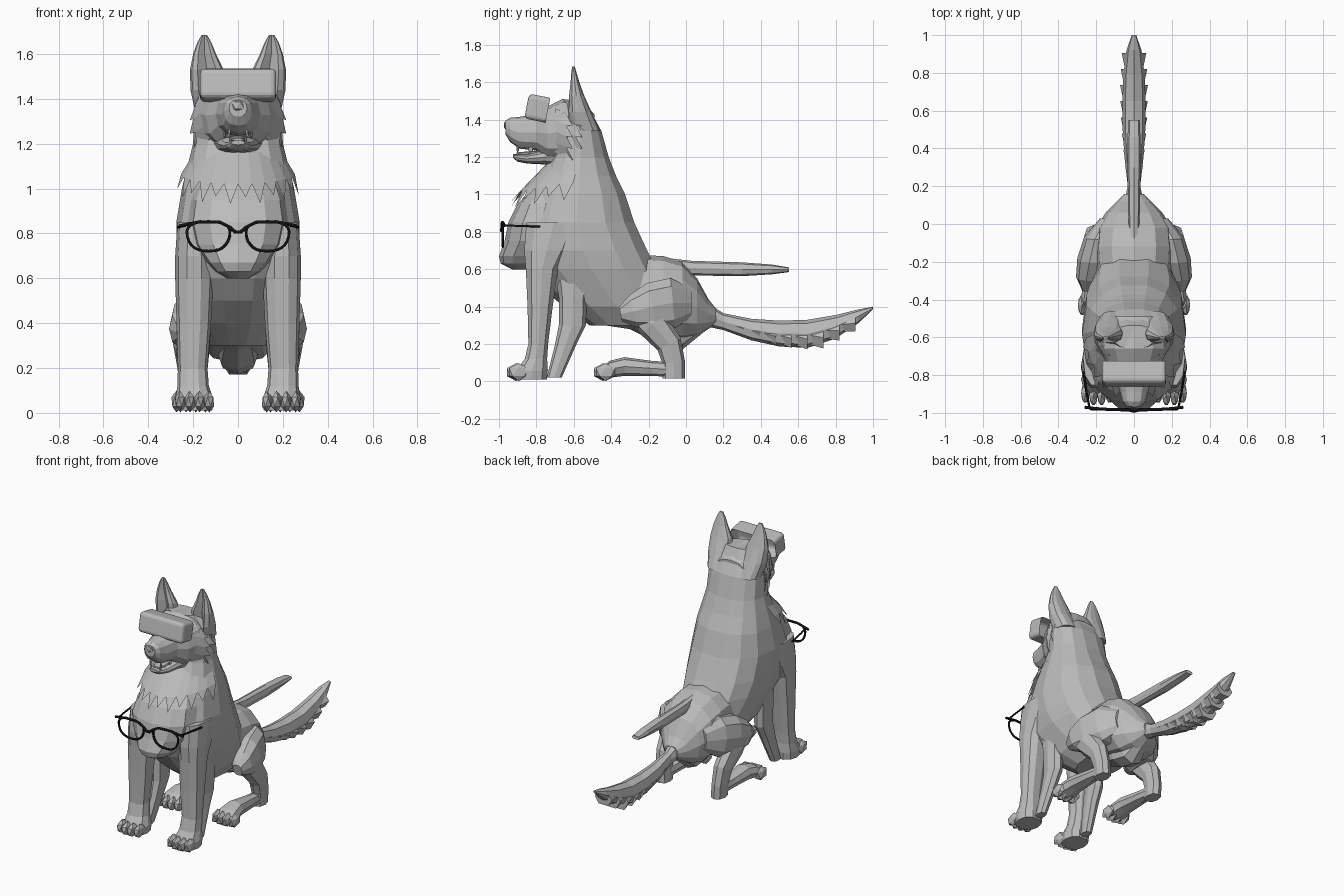
import bpy, bmesh, math
from mathutils import Matrix, Vector

cube = bpy.data.objects.get("Cube")
if cube:
    bpy.data.objects.remove(cube, do_unlink=True)


def material(name, value):
    m = bpy.data.materials.new(name)
    m.use_nodes = True
    m.diffuse_color = (value, value, value, 1)
    m.node_tree.nodes["Principled BSDF"].inputs["Base Color"].default_value = (value, value, value, 1)
    return m


GREY = material("plain grey", 0.5)
BLACK = material("frame black", 0.006)


def finish(name, bm, mat=GREY, mirror=False):
    bmesh.ops.recalc_face_normals(bm, faces=bm.faces)
    mesh = bpy.data.meshes.new(name)
    bm.to_mesh(mesh)
    bm.free()
    mesh.materials.append(mat)
    obj = bpy.data.objects.new(name, mesh)
    bpy.context.collection.objects.link(obj)
    if mirror:
        mod = obj.modifiers.new("mirror", "MIRROR")
        mod.use_mirror_merge = False
    return obj


def power(v, p=0.85):
    return math.copysign(abs(v) ** p, v)


def loft(name, rings, sides=12, mirror=False, dent=0):
    """Skin rings given as (centre, across vector, half width x)."""
    bm = bmesh.new()
    loops = []
    for centre, across, hx in rings:
        loop = []
        for i in range(sides):
            a = math.tau * i / sides
            s = math.sin(a)
            k = power(s) + (dent if s < -0.9 else 0)
            loop.append(bm.verts.new(centre + across * k + Vector((hx * power(math.cos(a)), 0, 0))))
        loops.append(loop)
    for a, b in zip(loops, loops[1:]):
        for i in range(sides):
            j = (i + 1) % sides
            bm.faces.new((a[i], a[j], b[j], b[i]))
    bm.faces.new(loops[0])
    bm.faces.new(loops[-1])
    return finish(name, bm, mirror=mirror)


def upright(name, secs, cx=0, **kw):
    """Sections: z, front y, back y, half width, optional centre x."""
    loft(name, [(Vector((s[4] if len(s) > 4 else cx, (s[1] + s[2]) / 2, s[0])),
                 Vector((0, (s[2] - s[1]) / 2, 0)), s[3]) for s in secs], **kw)


def lengthwise(name, secs, cx=0, **kw):
    """Sections: y, bottom z, top z, half width."""
    loft(name, [(Vector((cx, y, (b + t) / 2)), Vector((0, 0, (t - b) / 2)), w)
                for y, b, t, w in secs], **kw)


def limb(name, secs, **kw):
    """Sections: y, z, half width, half depth, centre x; rings follow the path."""
    rings = []
    for i, (y, z, w, d, cx) in enumerate(secs):
        p, n = secs[max(i - 1, 0)], secs[min(i + 1, len(secs) - 1)]
        t = Vector((0, n[0] - p[0], n[1] - p[1])).normalized()
        rings.append((Vector((cx, y, z)), Vector((0, -t.z, t.y)) * d, w))
    loft(name, rings, **kw)


def fringe(name, base, roots, tips, mirror=False):
    """A sheet of fur from base to roots, ending in one pointed lock per span."""
    bm = bmesh.new()
    top = [bm.verts.new(p) for p in base]
    low = [bm.verts.new(p) for p in roots]
    for i, tip in enumerate(tips):
        bm.faces.new((top[i], top[i + 1], low[i + 1], low[i]))
        bm.faces.new((low[i], low[i + 1], bm.verts.new(tip)))
    return finish(name, bm, mirror=mirror)


def blobs(name, items, mirror=False, detail=2):
    """Ellipsoids given as (centre, radii)."""
    bm = bmesh.new()
    for c, r in items:
        bmesh.ops.create_icosphere(bm, subdivisions=detail, radius=1,
                                   matrix=Matrix.Translation(c) @ Matrix.Diagonal((*r, 1)))
    return finish(name, bm, mirror=mirror)


# Torso, hips and chest
upright("torso", [(1.5, -.66, -.535, .11), (1.43, -.67, -.5, .175), (1.34, -.68, -.45, .195),
                  (1.2, -.72, -.41, .2), (1.1, -.77, -.37, .225), (1, -.83, -.32, .25),
                  (.85, -.9, -.27, .275), (.7, -.9, -.2, .275), (.6, -.86, -.15, .26),
                  (.5, -.78, -.1, .23), (.4, -.66, -.08, .2), (.3, -.52, -.1, .13)], sides=14)
lengthwise("hips", [(-.5, .31, .6, .16), (-.3, .28, .68, .2), (-.12, .24, .67, .21),
                    (-.02, .22, .64, .2), (.06, .24, .55, .15), (.12, .28, .44, .09),
                    (.16, .31, .39, .05)])
lengthwise("underbelly", [(-.3, .28, .4, .08), (-.12, .19, .4, .1), (-.02, .17, .4, .09),
                          (.09, .26, .4, .05)], sides=8)
upright("chest", [(1.06, -.8, -.6, .17), (.95, -.9, -.6, .21), (.85, -.95, -.6, .225),
                  (.75, -.97, -.6, .2), (.67, -1, -.65, .14), (.63, -.99, -.7, .1),
                  (.6, -.93, -.75, .05)])

# Head, jaws and nose
lengthwise("head", [(-.49, 1.26, 1.43, .12), (-.56, 1.2, 1.5, .17), (-.66, 1.17, 1.51, .18),
                    (-.74, 1.18, 1.47, .145), (-.8, 1.235, 1.43, .1), (-.89, 1.245, 1.415, .075),
                    (-.94, 1.28, 1.41, .062), (-.965, 1.32, 1.395, .04)])
lengthwise("lower_jaw", [(-.66, 1.14, 1.27, .12), (-.75, 1.16, 1.24, .09),
                         (-.85, 1.165, 1.215, .065), (-.9, 1.175, 1.215, .05),
                         (-.925, 1.195, 1.215, .03)])
lengthwise("tongue", [(-.72, 1.2, 1.24, .04), (-.85, 1.205, 1.23, .04), (-.9, 1.21, 1.225, .02)])
blobs("nose", [((0, -.95, 1.37), (.04, .026, .035))], detail=1)
blobs("teeth", [((.04, -.9, 1.245), (.008, .008, .022)), ((.035, -.9, 1.215), (.007, .007, .018)),
                ((.06, -.83, 1.24), (.007, .014, .016))], mirror=True, detail=1)
upright("ear", [(1.34, -.62, -.46, .07, .12), (1.44, -.635, -.505, .08, .132),
                (1.53, -.63, -.545, .075, .139), (1.6, -.62, -.57, .051, .149),
                (1.65, -.615, -.585, .032, .15), (1.685, -.61, -.595, .012, .15)],
        sides=12, mirror=True, dent=.9)

# Cheek fur on both sides of the face
for row in range(2):
    roots = [Vector((.165 + .035 * math.sin(math.pi * i / 4), -.64 + .05 * row, 1.43 - .06 * i))
             for i in range(5)]
    base = [r + Vector((-.04, -.06, .03)) for r in roots]
    tips = [(r + s) / 2 + Vector((.02, .035, -.035)) for r, s in zip(roots, roots[1:])]
    fringe("cheek_fur", base, roots, tips, mirror=True)

# Neck ruff hanging over the chest
base, roots, tips = [], [], []
for i in range(13):
    a = math.radians(-84 + 14 * i)
    base.append(Vector((.19 * math.sin(a), -.55 - .19 * math.cos(a), 1.17)))
    roots.append(Vector((.255 * math.sin(a), -.57 - .315 * math.cos(a), 1.07 - .05 * math.cos(a))))
for i, (r, s) in enumerate(zip(roots, roots[1:])):
    m = (r + s) / 2
    tips.append(m + Vector((m.x * .1, (m.y + .57) * .18, -.06 - .03 * (i % 2))))
fringe("neck_ruff", base, roots, tips)

# Front legs with the rear feathering
upright("front_leg", [(.85, -.86, -.55, .07, .2), (.7, -.87, -.62, .085, .195),
                      (.6, -.86, -.68, .085, .195), (.4, -.85, -.71, .077, .197),
                      (.2, -.845, -.735, .066, .202), (.12, -.865, -.74, .07, .2),
                      (.06, -.91, -.735, .085, .195), (.01, -.91, -.74, .08, .195)],
        sides=10, mirror=True)
upright("front_leg_back", [(.58, -.7, -.5, .05, .17), (.45, -.68, -.53, .05, .17),
                           (.3, -.68, -.535, .045, .17), (.2, -.7, -.585, .04, .175),
                           (.02, -.745, -.665, .03, .19)], sides=8, mirror=True)

# Hind legs
limb("thigh", [(.03, .42, .05, .08, .13), (-.07, .42, .09, .14, .175), (-.18, .4, .1, .135, .2),
               (-.28, .375, .085, .095, .222), (-.35, .36, .035, .04, .24)], sides=10, mirror=True)
limb("shank", [(-.29, .39, .05, .05, .23), (-.18, .31, .06, .085, .23), (-.09, .2, .05, .07, .22),
               (-.065, .1, .045, .06, .215), (-.065, .015, .045, .06, .21)], sides=8, mirror=True)
lengthwise("hind_foot", [(-.02, .02, .1, .03), (-.18, .03, .11, .045), (-.33, .03, .13, .06),
                         (-.41, .02, .11, .075), (-.45, .02, .07, .065)], cx=.21, sides=8, mirror=True)

# Toes on all four paws
for label, px, py in (("front", .193, -.895), ("hind", .21, -.43)):
    blobs(label + "_toes", [((px + .043 * k, py - .012 * (abs(k) < 1), .05), (.025, .06, .048))
                            for k in (-1.5, -.5, .5, 1.5)], mirror=True, detail=1)

# Bushy tail with overlapping locks
TAIL = [(.08, .3, .44, .06), (.2, .275, .365, .033), (.35, .22, .335, .05),
        (.5, .187, .325, .06), (.65, .18, .33, .062), (.8, .23, .355, .055),
        (.92, .31, .385, .04), (1, .385, .4, .012)]
lengthwise("tail", TAIL, sides=8)
for i in range(8):
    y = .22 + .085 * i
    a, b = next((a, b) for a, b in zip(TAIL, TAIL[1:]) if a[0] <= y < b[0])
    f = (y - a[0]) / (b[0] - a[0])
    low, top, wide = (a[n] + (b[n] - a[n]) * f for n in (1, 2, 3))
    rise = .04 * max(0, y - .6) / .2
    lengthwise("tail_lock", [(y - .02, low + .02, top - .02, wide * .8),
                             (y + .09, low - .02 + rise, top - .04 + rise, wide + .012)], sides=6)

# Straight upper tail
lengthwise("upper_tail", [(-.1, .59, .66, .025), (.03, .567, .645, .03), (.3, .563, .637, .035),
                          (.46, .573, .625, .034), (.55, .585, .61, .03)], sides=8)

# Headset with a hollow back
bm = bmesh.new()
bmesh.ops.create_cube(bm, size=1, matrix=Matrix.Diagonal((.34, .13, .135, 1)))
back = max(bm.faces, key=lambda f: f.calc_center_median().y)
bmesh.ops.inset_region(bm, faces=[back], thickness=.025)
bmesh.ops.translate(bm, verts=back.verts, vec=(0, -.08, 0))
headset = finish("headset", bm)
headset.location = (0, -.788, 1.46)
headset.rotation_euler.x = math.radians(-11)
bevel = headset.modifiers.new("bevel", "BEVEL")
bevel.width = .023
bevel.segments = 3


# Spectacles hanging on the chest
def wire(name, points, radius, closed=False):
    curve = bpy.data.curves.new(name, "CURVE")
    curve.dimensions = "3D"
    curve.bevel_depth = radius
    curve.bevel_resolution = 1
    curve.use_fill_caps = True
    spline = curve.splines.new("POLY")
    spline.points.add(len(points) - 1)
    for p, co in zip(spline.points, points):
        p.co = (*co, 1)
    spline.use_cyclic_u = closed
    mesh = bpy.data.meshes.new_from_object(bpy.data.objects.new(name, curve))
    mesh.materials.clear()
    mesh.materials.append(BLACK)
    bpy.context.collection.objects.link(bpy.data.objects.new(name, mesh))


for side, label in ((1, "left"), (-1, "right")):
    rim = []
    for i in range(24):
        a = math.tau * i / 24
        z = power(math.sin(a), .8)
        rim.append((side * (.132 + (.094 + .014 * z) * power(math.cos(a), .8)), -.98, .787 + .066 * z))
    wire(label + "_rim", rim, .007, True)
    wire(label + "_brow", [(side * x, y, z) for x, y, z in
                           ((.03, -.985, .825), (.08, -.983, .85), (.17, -.98, .852),
                            (.22, -.975, .842), (.26, -.97, .834))], .008)
    wire(label + "_temple", [(side * .235, -.975, .835), (side * .25, -.9, .832),
                             (side * .268, -.78, .828)], .006)
wire("bridge", [(-.035, -.983, .826), (-.012, -.986, .806), (.012, -.986, .806),
                (.035, -.983, .826)], .009)
